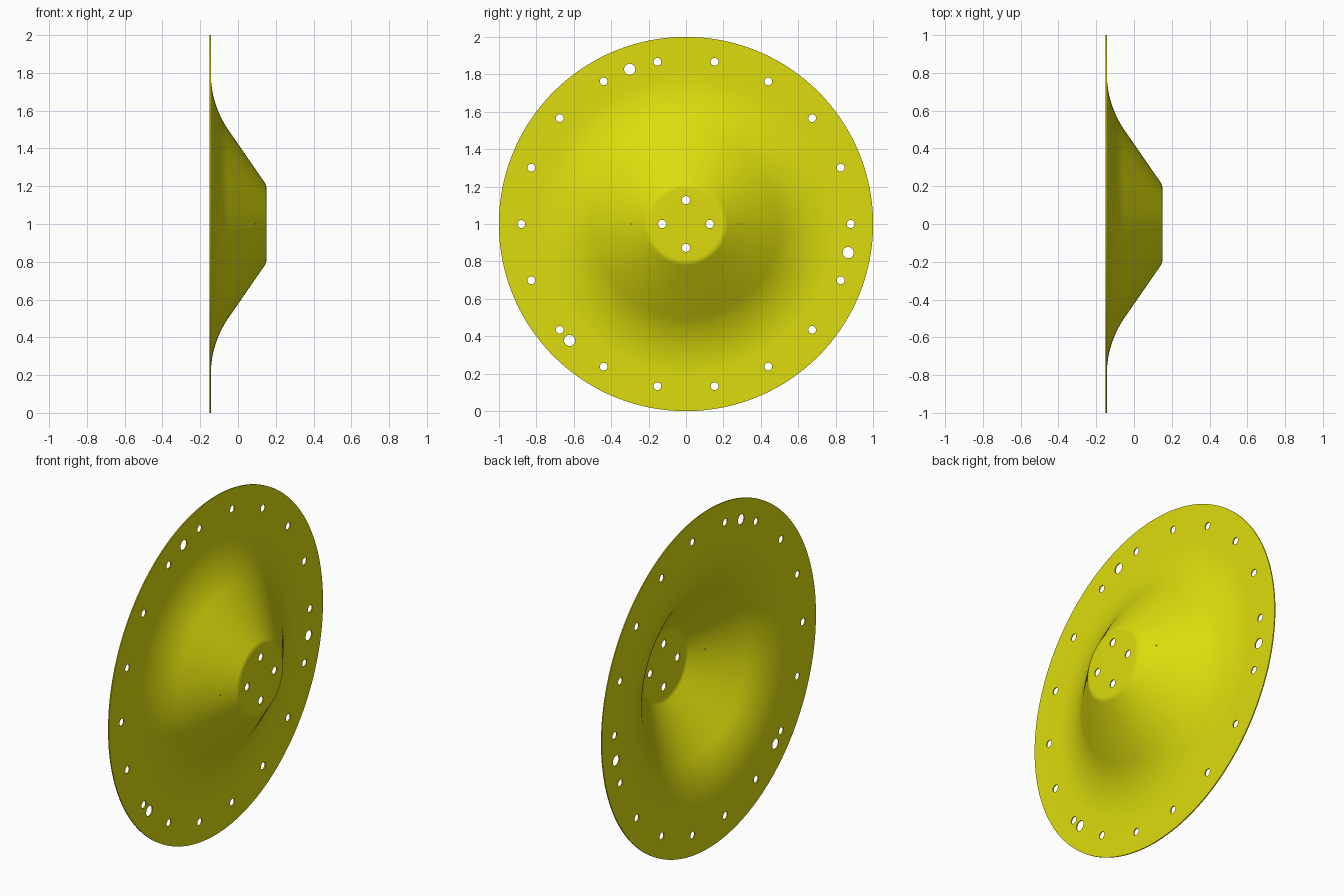
import bpy, bmesh, math
from mathutils import Matrix, Vector

if "Cube" in bpy.data.objects:
    bpy.data.objects.remove(bpy.data.objects["Cube"])

T = 0.006            # sheet thickness
SEG = 160            # sides around the axis
CZ = 1.0             # axis height (axis runs along x)

yellow = bpy.data.materials.new("yellow paint")
yellow.diffuse_color = (0.72, 0.72, 0.004, 1)
yellow.use_nodes = True
yellow.node_tree.nodes["Principled BSDF"].inputs["Base Color"].default_value = yellow.diffuse_color


def fillet(a, corner, b, dist, n):
    """Points of an arc rounding a corner, tangent at dist from it."""
    a, c, b = Vector(a), Vector(corner), Vector(b)
    u, v = (a - c).normalized(), (b - c).normalized()
    half = u.angle(v) / 2
    rad = dist * math.tan(half)
    centre = c + (u + v).normalized() * dist / math.cos(half)
    s, e = c + u * dist - centre, c + v * dist - centre
    ang = s.angle(e)
    return [centre + (s * math.sin(ang * (1 - i / n)) + e * math.sin(ang * i / n)) / math.sin(ang)
            for i in range(n + 1)]


# Profile as (x, radius): flat flange, flared cone, small round, flat hub
rim, foot = (-0.15 + T, 1.0), (-0.15 + T, 0.632)
shoulder, hub = (0.15, 0.207), (0.15, 0.0)
profile = [Vector(rim)]
profile += fillet(rim, foot, shoulder, 0.165, 16)
profile += fillet(foot, shoulder, hub, 0.016, 5)

# Revolve the profile around the x axis
bm = bmesh.new()
rings = [[bm.verts.new((p.x, p.y * math.cos(2 * math.pi * k / SEG),
                        CZ + p.y * math.sin(2 * math.pi * k / SEG)))
          for k in range(SEG)] for p in profile]
for r0, r1 in zip(rings, rings[1:]):
    for k in range(SEG):
        j = (k + 1) % SEG
        bm.faces.new((r0[k], r0[j], r1[j], r1[k]))
bm.faces.new(rings[-1])
bm.normal_update()
mesh = bpy.data.meshes.new("flared_disc")
bm.to_mesh(mesh)
bm.free()
disc = bpy.data.objects.new("flared_disc", mesh)
bpy.context.collection.objects.link(disc)
mesh.materials.append(yellow)

# Hole cutters
cut = bmesh.new()


def hole(ring, deg, rad, sides=20):
    a = math.radians(deg)
    m = (Matrix.Translation((0, ring * math.cos(a), CZ + ring * math.sin(a)))
         @ Matrix.Rotation(math.pi / 2, 4, 'Y'))
    bmesh.ops.create_cone(cut, cap_ends=True, segments=sides, radius1=rad,
                          radius2=rad, depth=1, matrix=m)


for i in range(18):              # rim bolt holes
    hole(0.88, i * 20, 0.021)
for deg in (-10, 110, 225):      # larger rim holes
    hole(0.88, deg, 0.03)
for i in range(4):               # hub bolt holes
    hole(0.127, i * 90, 0.022)
for deg in (0, 180):             # pin holes in the cone
    hole(0.294, deg, 0.004, 8)
cmesh = bpy.data.meshes.new("hole_cutters")
cut.to_mesh(cmesh)
cut.free()
cutters = bpy.data.objects.new("hole_cutters", cmesh)
bpy.context.collection.objects.link(cutters)
cutters.hide_render = True

# Thicken, drill, then bake
solid = disc.modifiers.new("thickness", 'SOLIDIFY')
solid.thickness = T
solid.offset = -1
solid.use_even_offset = True
drill = disc.modifiers.new("holes", 'BOOLEAN')
drill.operation = 'DIFFERENCE'
drill.solver = 'EXACT'
drill.object = cutters
bpy.context.view_layer.objects.active = disc
disc.select_set(True)
for name in ("thickness", "holes"):
    bpy.ops.object.modifier_apply(modifier=name)
bpy.data.objects.remove(cutters)
bpy.ops.object.shade_smooth_by_angle(angle=math.radians(30))
